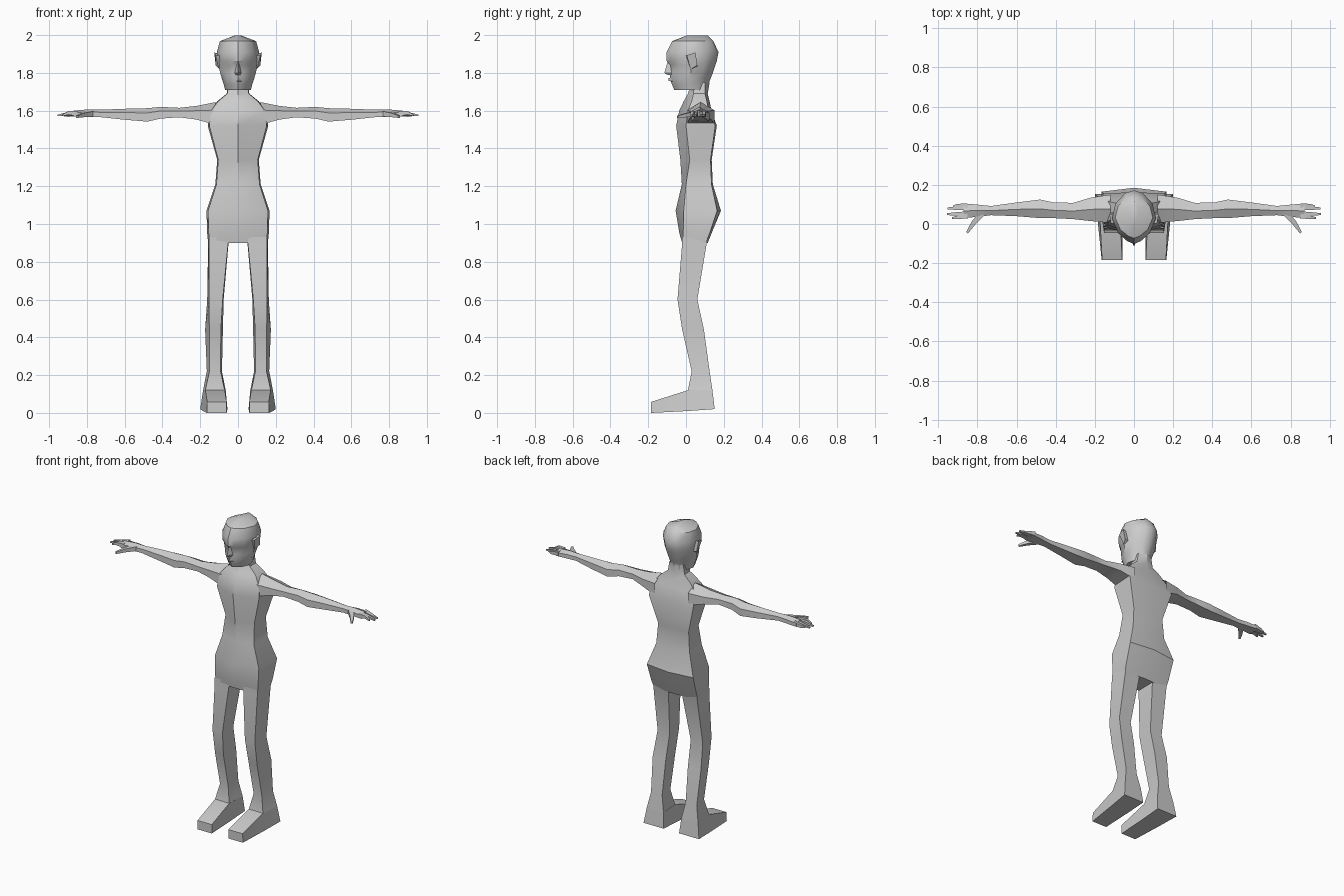
import bpy, bmesh, math
from mathutils import Vector


def loft(name, rings, caps=(True, True), mirror=False, angle=35):
    """Skin a list of equal-length point rings; optionally repeat it at -x."""
    bm = bmesh.new()
    for s in ((1, -1) if mirror else (1,)):
        loops = [[bm.verts.new((s * p[0], p[1], p[2])) for p in r] for r in rings]
        n = len(loops[0])
        for a, b in zip(loops, loops[1:]):
            for i in range(n):
                j = (i + 1) % n
                bm.faces.new((a[i], a[j], b[j], b[i]))
        if caps[0]:
            bm.faces.new(loops[0][::-1])
        if caps[1]:
            bm.faces.new(loops[-1])
    bmesh.ops.remove_doubles(bm, verts=bm.verts, dist=1e-5)
    bmesh.ops.recalc_face_normals(bm, faces=bm.faces)
    me = bpy.data.meshes.new(name)
    bm.to_mesh(me)
    bm.free()
    ob = bpy.data.objects.new(name, me)
    bpy.context.collection.objects.link(ob)
    bpy.ops.object.select_all(action='DESELECT')
    ob.select_set(True)
    bpy.context.view_layer.objects.active = ob
    bpy.ops.object.shade_smooth_by_angle(angle=math.radians(angle))
    return ob


def symmetric(half, z):
    """Closed ring from a half outline whose ends lie on x = 0."""
    return [(x, y, z) for x, y in half] + [(-x, y, z) for x, y in half[-2:0:-1]]


def torso_ring(z, w, front, front_side, back_side, back):
    return symmetric([(0, front), (w * .95, front_side), (w, back_side), (0, back)], z)


# torso and neck
loft("torso", [torso_ring(*r) for r in (
    (0.90, .158, -.02, -.015, .105, .115),
    (0.95, .163, -.035, -.015, .125, .135),
    (1.07, .167, -.055, -.012, .165, .185),
    (1.21, .12, -.022, .0, .135, .142),
    (1.34, .11, -.03, .02, .13, .136),
    (1.52, .16, -.052, .0, .155, .163),
    (1.60, .15, -.036, .01, .12, .135),
    (1.65, .11, -.012, .03, .11, .125),
    (1.69, .06, .01, .04, .10, .115),
    (1.75, .05, .03, .04, .10, .125))], caps=(True, False))


# head: one egg outline scaled per level
EGG = ((0, 0), (.3, .05), (.72, .2), (1, .48), (.85, .75), (.4, .95), (0, 1))


def egg(z, w, front, back):
    return symmetric([(x * w, front + t * (back - front)) for x, t in EGG], z)


loft("head", [egg(*r) for r in (
    (1.71, .068, -.062, .115),
    (1.74, .076, -.075, .118),
    (1.77, .086, -.085, .13),
    (1.80, .094, -.083, .142),
    (1.842, .104, -.086, .156),
    (1.862, .106, -.102, .163),
    (1.91, .112, -.102, .172),
    (1.968, .096, -.073, .145),
    (1.997, .02, .0, .115))])

# nose
loft("nose", [
    [(-.006, -.08, 1.86), (0, -.097, 1.86), (.006, -.08, 1.86)],
    [(-.018, -.075, 1.80), (0, -.115, 1.80), (.018, -.075, 1.80)],
    [(-.014, -.075, 1.788), (0, -.095, 1.788), (.014, -.075, 1.788)]])

# lips
loft("lips", [
    [(x, -.06, 1.768), (x, y, 1.772), (x, y, 1.758), (x, -.06, 1.75)]
    for x, y in ((-.026, -.068), (0, -.092), (.026, -.068))])

# ears
loft("ears", [
    [(.095, .0, 1.89), (.095, .05, 1.90), (.095, .06, 1.835), (.09, .025, 1.815)],
    [(.118, .004, 1.893), (.126, .05, 1.908), (.118, .06, 1.84), (.10, .025, 1.82)]],
    mirror=True)


# arms: five-sided section with a ridge along the top
def arm_ring(x, y0, y1, z0, z1):
    ym, zs = (y0 + y1) / 2, z0 + .65 * (z1 - z0)
    return [(x, y0, z0), (x, y1, z0), (x, y1, zs), (x, ym, z1), (x, y0, zs)]


loft("arms", [arm_ring(*r) for r in (
    (.12, .005, .15, 1.525, 1.645),
    (.22, .015, .135, 1.553, 1.625),
    (.31, .025, .108, 1.565, 1.615),
    (.41, .03, .11, 1.558, 1.62),
    (.48, .03, .125, 1.542, 1.613),
    (.60, .04, .11, 1.552, 1.61),
    (.73, .045, .092, 1.566, 1.605),
    (.79, .038, .098, 1.567, 1.607),
    (.87, .03, .105, 1.568, 1.60))], caps=(False, True), mirror=True)


# fingers and thumb: tapered four-sided rods along a path
def rod(name, path, widths, heights):
    rings = []
    d = Vector(path[-1]) - Vector(path[0])
    side = Vector((-d.y, d.x, 0)).normalized()
    for p, w, h in zip(path, widths, heights):
        c, s, up = Vector(p), side * w, Vector((0, 0, h))
        rings.append([c - s - up, c + s - up, c + s + up, c - s + up])
    loft(name, rings, mirror=True)


for i, (y, y_tip, x_tip) in enumerate(((.038, .030, .93), (.055, .05, .955),
                                      (.08, .08, .952), (.097, .09, .925))):
    rod(f"finger_{i + 1}",
        [(.85, y, 1.584), (.90, (y + y_tip) / 2, 1.588 - .004 * i), (x_tip, y_tip, 1.575)],
        (.009, .009, .005), (.013, .009, .004))
rod("thumb", [(.775, .055, 1.583), (.82, .005, 1.577), (.853, -.045, 1.568)],
    (.016, .012, .006), (.014, .011, .006))


# legs: four-sided, front face a little narrower than the back
def leg_ring(z, inner, outer, front, back, inset):
    return [(inner + inset * .5, front, z), (outer - inset, front, z),
            (outer, back, z), (inner, back, z)]


loft("legs", [leg_ring(*r) for r in (
    (.93, .05, .158, -.02, .115, .004),
    (.90, .05, .158, -.02, .11, .004),
    (.60, .076, .163, -.045, .06, .01),
    (.44, .08, .174, -.02, .095, .022),
    (.22, .085, .165, .03, .125, .014),
    (.12, .065, .185, .01, .14, .012))], caps=(False, False), mirror=True)

# feet: toe, instep and heel sections
loft("feet", [
    [(.06, -.185, 0), (.165, -.185, 0), (.163, -.185, .058), (.06, -.185, .058)],
    [(.058, .01, .01), (.185, .01, .01), (.173, .01, .12), (.07, .01, .12)],
    [(.056, .152, .02), (.2, .152, .02), (.185, .14, .12), (.065, .14, .12)]],
    mirror=True, angle=25)
